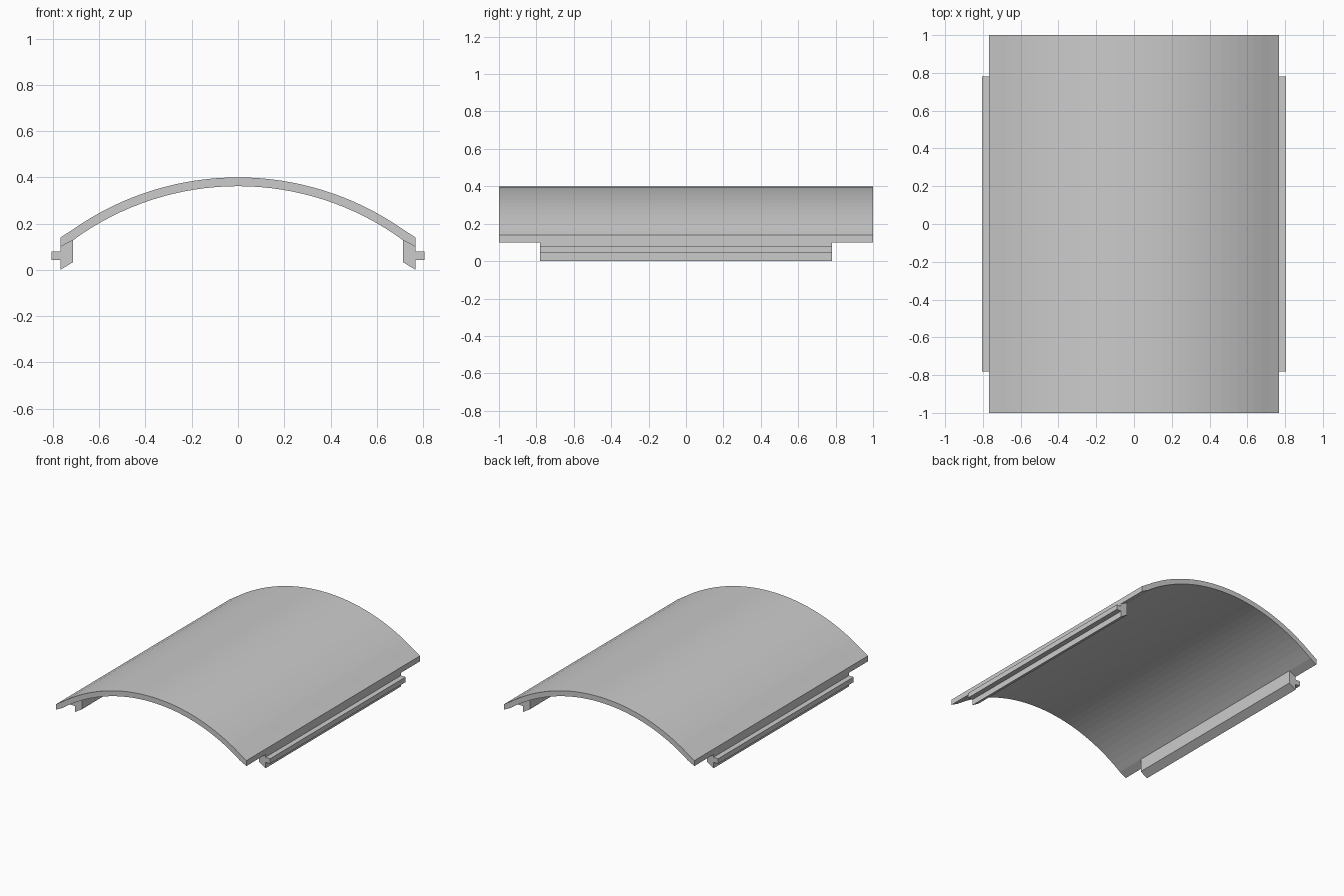
import bpy, bmesh, math

if "Cube" in bpy.data.objects:
    bpy.data.objects.remove(bpy.data.objects["Cube"])

ARC_R, THICK, TOP = 1.244, 0.038, 0.40   # outer radius, wall, crown height
EDGE_X, ARC_X = 0.768, 0.714             # outer edge, end of the curved part


def extrude_profile(name, points, half_y):
    """Extrude a closed x/z profile along y, centred on y = 0."""
    bm = bmesh.new()
    face = bm.faces.new([bm.verts.new((x, -half_y, z)) for x, z in points])
    ext = bmesh.ops.extrude_face_region(bm, geom=[face])
    verts = [g for g in ext["geom"] if isinstance(g, bmesh.types.BMVert)]
    bmesh.ops.translate(bm, verts=verts, vec=(0, 2 * half_y, 0))
    bmesh.ops.recalc_face_normals(bm, faces=bm.faces)
    mesh = bpy.data.meshes.new(name)
    bm.to_mesh(mesh)
    bm.free()
    obj = bpy.data.objects.new(name, mesh)
    bpy.context.collection.objects.link(obj)
    return obj


def arc(radius, segments=32):
    """Arc points from left to right, sharing one centre."""
    a = math.asin(ARC_X / radius)
    angles = [-a + 2 * a * i / segments for i in range(segments + 1)]
    return [(radius * math.sin(t), TOP - ARC_R + radius * math.cos(t)) for t in angles]


# Curved cover with short straight lips along both long edges
outer = [(-EDGE_X, 0.14)] + arc(ARC_R) + [(EDGE_X, 0.14)]
inner = [(-EDGE_X, 0.10)] + arc(ARC_R - THICK) + [(EDGE_X, 0.10)]
extrude_profile("curved_cover", outer + inner[::-1], 1.0)

# Side rails with an outward clip ridge, meeting the underside of the cover
rail = [(EDGE_X, 0.0), (EDGE_X, 0.043), (0.806, 0.043), (0.806, 0.08),
        (EDGE_X, 0.08), (EDGE_X, 0.10), inner[-2], (ARC_X, 0.033)]
for side, sign in (("left", -1), ("right", 1)):
    extrude_profile(side + "_clip_rail", [(sign * x, z) for x, z in rail], 0.78)
